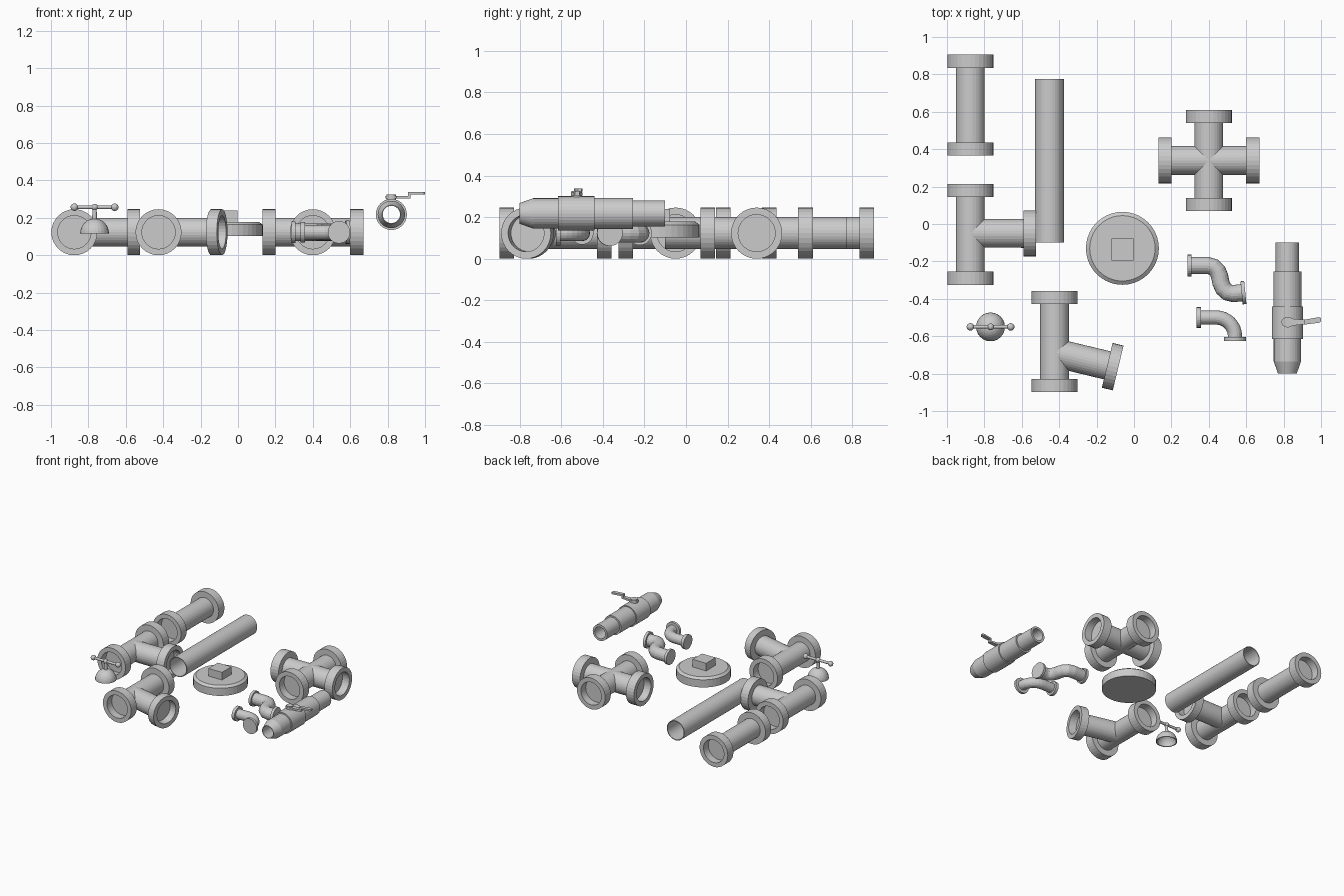
import bpy, bmesh
from math import sin, cos, pi, radians
from mathutils import Vector

if "Cube" in bpy.data.objects:
    bpy.data.objects.remove(bpy.data.objects["Cube"])

Z = 0.125   # axis height of the fittings


def finish(bm, name):
    bmesh.ops.remove_doubles(bm, verts=bm.verts, dist=1e-5)
    bmesh.ops.recalc_face_normals(bm, faces=bm.faces)
    me = bpy.data.meshes.new(name)
    bm.to_mesh(me)
    bm.free()
    ob = bpy.data.objects.new(name, me)
    bpy.context.collection.objects.link(ob)
    return ob


def skin(bm, rings, closed=False):
    pairs = list(zip(rings, rings[1:]))
    if closed:
        pairs.append((rings[-1], rings[0]))
    for a, b in pairs:
        n = len(a)
        for i in range(n):
            j = (i + 1) % n
            bm.faces.new((a[i], a[j], b[j], b[i]))


def lathe(name, profile, origin, direction, n=32, closed=False):
    """Spin (radius, distance) points around an axis."""
    bm = bmesh.new()
    q = Vector(direction).to_track_quat('Z', 'Y')
    o = Vector(origin)
    rings = [[bm.verts.new(o + q @ Vector((r * cos(2 * pi * i / n), r * sin(2 * pi * i / n), t)))
              for i in range(n)] for r, t in profile]
    skin(bm, rings, closed)
    bmesh.ops.dissolve_degenerate(bm, dist=1e-6, edges=bm.edges)
    return finish(bm, name)


def sweep(name, path, r, z, n=20):
    """Round tube along a flat path."""
    bm = bmesh.new()
    pts = [Vector((x, y, z)) for x, y in path]
    rings = []
    for k, p in enumerate(pts):
        t = (pts[min(k + 1, len(pts) - 1)] - pts[max(k - 1, 0)]).normalized()
        side = Vector((t.y, -t.x, 0))
        rings.append([bm.verts.new(p + r * (side * cos(2 * pi * i / n) + Vector((0, 0, sin(2 * pi * i / n)))))
                      for i in range(n)])
    skin(bm, rings)
    bm.faces.new(rings[0])
    bm.faces.new(rings[-1])
    return finish(bm, name)


def prism(name, outline, z0, z1):
    bm = bmesh.new()
    rings = [[bm.verts.new((x, y, z)) for x, y in outline] for z in (z0, z1)]
    skin(bm, rings)
    bm.faces.new(rings[0])
    bm.faces.new(rings[1])
    return finish(bm, name)


def ball(name, loc, r):
    bm = bmesh.new()
    bmesh.ops.create_uvsphere(bm, u_segments=16, v_segments=10, radius=r)
    bmesh.ops.translate(bm, verts=bm.verts, vec=loc)
    return finish(bm, name)


def socket_end(L, w=0.07):
    """Half profile: pipe, thick collar and recessed socket."""
    return [(0.077, L - w), (0.123, L - w), (0.123, L), (0.089, L), (0.089, L - 0.06), (0, L - 0.06)]


def run(name, x, y, direction):
    half = socket_end(0.27)
    lathe(name, [(r, -t) for r, t in reversed(half)] + half, (x, y, Z), direction)


def branch(name, x, y, direction, L, w=0.067):
    lathe(name, [(0.0765, 0)] + socket_end(L, w), (x, y, Z), direction)


# coupling, tee, angled tee and cross
run("coupling", -0.875, 0.635, (0, 1, 0))
run("tee_run", -0.875, -0.055, (0, 1, 0))
branch("tee_branch", -0.875, -0.05, (1, 0, 0), 0.35)
run("wye_run", -0.425, -0.628, (0, 1, 0))
a = radians(-13.5)
branch("wye_branch", -0.425, -0.688, (cos(a), sin(a), 0), 0.35, 0.06)
run("cross_run_y", 0.4, 0.34, (0, 1, 0))
run("cross_run_x", 0.4, 0.34, (1, 0, 0))

# plain open pipe
lathe("pipe", [(0.077, -0.1), (0.077, 0.775), (0.071, 0.775), (0.071, -0.1)],
      (-0.452, 0, Z), (0, 1, 0), closed=True)

# plug with square head
lathe("plug_disc", [(0, 0.105), (0.195, 0.105), (0.195, 0.165), (0.175, 0.18), (0, 0.18)],
      (-0.062, -0.13, 0), (0, 0, 1), 40)
s = 0.059
prism("plug_head", [(-0.062 + s * i, -0.137 + s * j) for i, j in ((-1, -1), (1, -1), (1, 1), (-1, 1))], 0.178, 0.24)


def flange(name, x, y, direction, r=0.058, w=0.02):
    lathe(name, [(0, 0), (r, 0), (r, w), (0, w)], (x, y, Z), direction, 24)


# S-bend
sweep("s_bend", [(0.29, -0.222), (0.395, -0.222), (0.425, -0.23), (0.447, -0.252), (0.458, -0.28),
                 (0.465, -0.315), (0.478, -0.345), (0.5, -0.365), (0.53, -0.372), (0.59, -0.366)], 0.046, Z)
flange("s_bend_flange_a", 0.287, -0.222, (1, 0, 0))
flange("s_bend_flange_b", 0.595, -0.366, (-1, -0.1, 0), 0.062)

# elbow
arc = [(0.44 + 0.1 * sin(k * pi / 16), -0.6 + 0.1 * cos(k * pi / 16)) for k in range(9)]
sweep("elbow", [(0.335, -0.5)] + arc + [(0.54, -0.62)], 0.038, Z)
flange("elbow_flange_a", 0.333, -0.5, (1, 0, 0), 0.055, 0.024)
flange("elbow_flange_b", 0.54, -0.625, (0, 1, 0), 0.06, 0.02)

# ball valve body with through bore
lathe("valve_body", [(0.046, -0.8), (0.05, -0.8), (0.073, -0.735), (0.073, -0.615), (0.083, -0.615),
                     (0.083, -0.44), (0.075, -0.44), (0.075, -0.255), (0.063, -0.255), (0.063, -0.1),
                     (0.046, -0.1)], (0.82, 0, 0.22), (0, 1, 0), closed=True)
# valve stem and stepped lever
lathe("valve_stem", [(0, 0.28), (0.025, 0.28), (0.025, 0.328), (0, 0.328)], (0.82, -0.525, 0), (0, 0, 1), 16)
prism("lever_hub", [(0.822 + 0.034 * cos(k * pi / 8), -0.525 + 0.028 * sin(k * pi / 8)) for k in range(16)],
      0.305, 0.32)
prism("lever_inner", [(0.835, -0.545), (0.92, -0.535), (0.92, -0.513), (0.835, -0.505)], 0.305, 0.32)
prism("lever_step", [(0.908, -0.535), (0.922, -0.535), (0.922, -0.512), (0.908, -0.512)], 0.305, 0.34)
prism("lever_grip", [(0.908, -0.538), (0.99, -0.528), (1.0, -0.52), (1.0, -0.502), (0.99, -0.498), (0.908, -0.512)],
      0.326, 0.34)

# tap handle: hollow dome, stem, crossbar with ball ends
N = 8
outer = [(0.077 * cos(k * pi / 2 / N), 0.118 + 0.08 * sin(k * pi / 2 / N)) for k in range(N + 1)]
inner = [(r * 0.9, 0.118 + (z - 0.118) * 0.9) for r, z in reversed(outer)]
lathe("tap_dome", inner + outer[:-1] + [(0, 0.198)], (-0.767, -0.55, 0), (0, 0, 1), 24)
lathe("tap_stem", [(0, 0.19), (0.013, 0.19), (0.011, 0.26), (0, 0.26)], (-0.767, -0.55, 0), (0, 0, 1), 16)
lathe("tap_crossbar", [(0, -0.105), (0.01, -0.105), (0.01, 0.105), (0, 0.105)], (-0.767, -0.55, 0.259), (1, 0, 0), 16)
for i, nm in ((-1, "left"), (0, "middle"), (1, "right")):
    ball("tap_ball_" + nm, (-0.767 + 0.108 * i, -0.55, 0.259), 0.02 if i else 0.018)

# lift a hair so the collars rest on the floor
for ob in bpy.data.objects:
    ob.location.z -= 0.002
